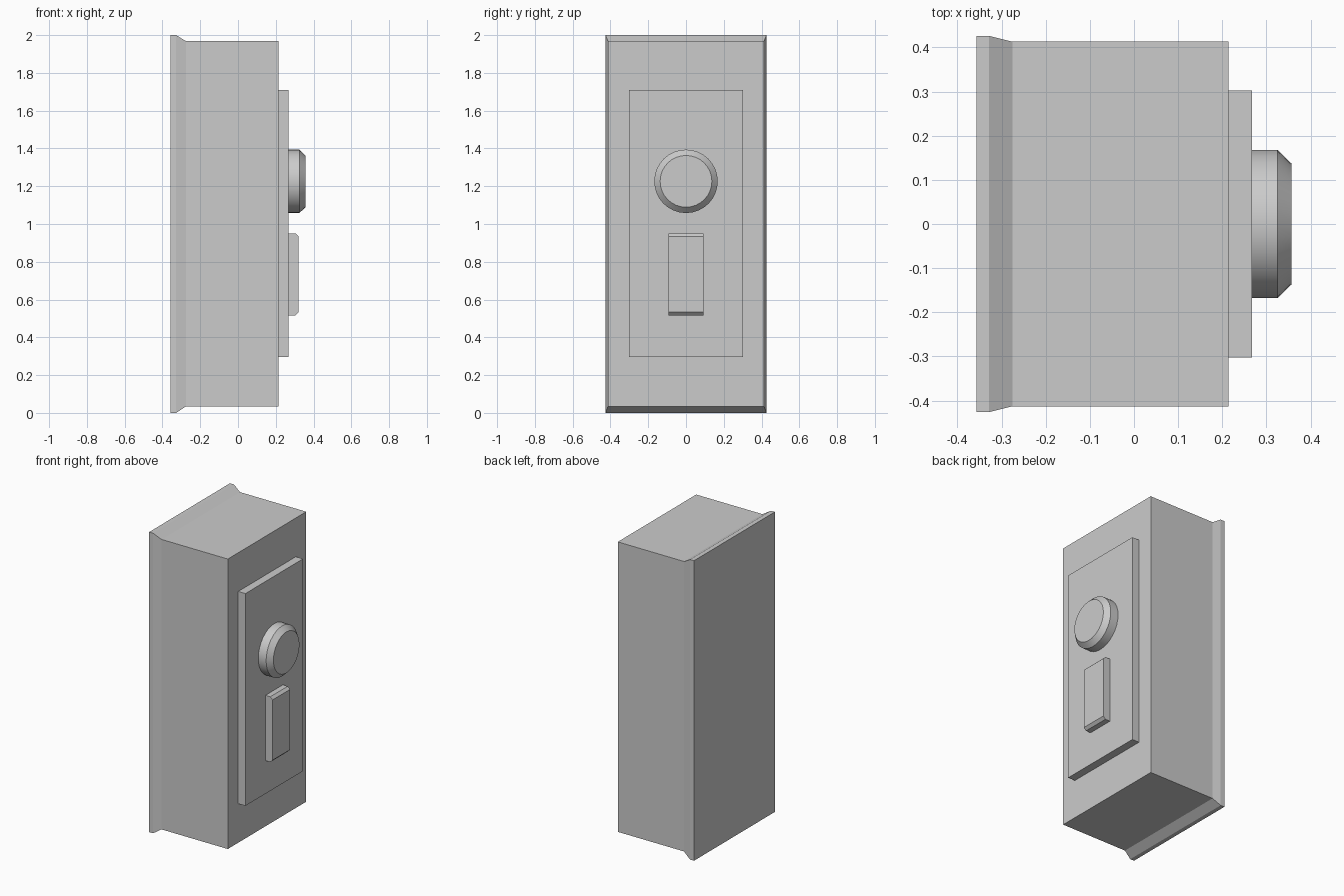
import bpy, bmesh, math

if "Cube" in bpy.data.objects:
    bpy.data.objects.remove(bpy.data.objects["Cube"])


def loft(name, rings):
    """Closed solid through matching rings of points, capped at both ends."""
    bm = bmesh.new()
    loops = [[bm.verts.new(p) for p in ring] for ring in rings]
    n = len(loops[0])
    for a, b in zip(loops, loops[1:]):
        for i in range(n):
            j = (i + 1) % n
            bm.faces.new((a[i], a[j], b[j], b[i]))
    bm.faces.new(loops[0][::-1])
    bm.faces.new(loops[-1])
    bmesh.ops.recalc_face_normals(bm, faces=bm.faces)
    mesh = bpy.data.meshes.new(name)
    bm.to_mesh(mesh)
    bm.free()
    obj = bpy.data.objects.new(name, mesh)
    bpy.context.collection.objects.link(obj)
    return obj


def rect(x, half_y, z0, z1):
    return [(x, -half_y, z0), (x, half_y, z0), (x, half_y, z1), (x, -half_y, z1)]


def circle(x, r, z, n=32):
    return [(x, r * math.cos(2 * math.pi * i / n), z + r * math.sin(2 * math.pi * i / n))
            for i in range(n)]


# Housing with a flared rim at the wall side
loft("housing", [rect(-0.357, 0.426, 0, 2), rect(-0.328, 0.426, 0, 2),
                 rect(-0.275, 0.413, 0.035, 1.968), rect(0.214, 0.413, 0.035, 1.968)])

# Raised front plate
loft("face_plate", [rect(0.214, 0.303, 0.295, 1.71), rect(0.267, 0.303, 0.295, 1.71)])

# Round button with a bevelled rim
button = loft("round_button", [circle(0.267, 0.168, 1.226), circle(0.325, 0.168, 1.226),
                               circle(0.357, 0.137, 1.226)])

# Rectangular switch, bevelled at top and bottom
loft("switch", [rect(0.267, 0.092, 0.516, 0.951), rect(0.303, 0.092, 0.516, 0.951),
                rect(0.32, 0.092, 0.533, 0.935)])

# Smooth the button's round sides, keep its rims crisp
bpy.context.view_layer.objects.active = button
button.select_set(True)
bpy.ops.object.shade_smooth_by_angle(angle=math.radians(30))
